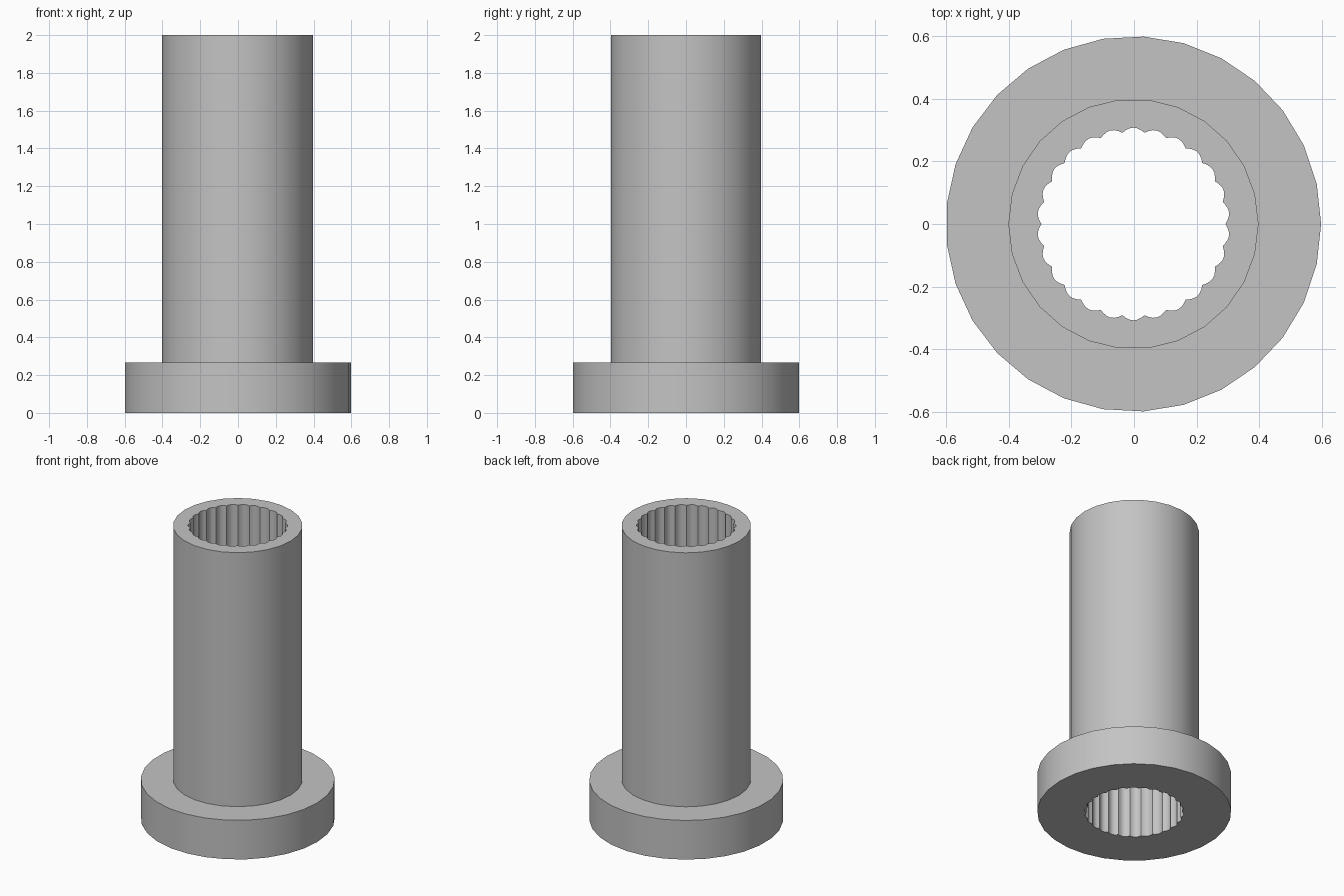
import bpy, bmesh, math

cube = bpy.data.objects.get("Cube")
if cube:
    bpy.data.objects.remove(cube, do_unlink=True)

FLANGE_TOP, HEIGHT = 0.267, 2.0
TEETH, STEPS = 26, 6
CX = -0.0018  # centres the odd-sided flange

grey = bpy.data.materials.new("plain grey")
grey.use_nodes = True
colour = (0.55, 0.55, 0.55, 1)
grey.diffuse_color = colour
grey.node_tree.nodes["Principled BSDF"].inputs["Base Color"].default_value = colour

bm = bmesh.new()


def circle(radius, sides):
    """Regular polygon outline with a corner on +x."""
    return [(CX + radius * math.cos(math.tau * i / sides),
             radius * math.sin(math.tau * i / sides)) for i in range(sides)]


def fluted():
    """Bore outline: round lobes meeting at inward cusps."""
    points = []
    for i in range(TEETH * STEPS):
        a = math.tau * i / (TEETH * STEPS)
        r = 0.294 + 0.014 * abs(math.sin(a * TEETH / 2))
        points.append((CX + r * math.cos(a), r * math.sin(a)))
    return points


def wall(outline, z0, z1):
    """Upright wall; returns its lower and upper edge loops."""
    low = [bm.verts.new((x, y, z0)) for x, y in outline]
    high = [bm.verts.new((x, y, z1)) for x, y in outline]
    n = len(outline)
    for i in range(n):
        j = (i + 1) % n
        bm.faces.new((low[i], low[j], high[j], high[i]))
    return [[bm.edges.get((ring[i], ring[(i + 1) % n])) for i in range(n)]
            for ring in (low, high)]


def cap(outer, inner, up):
    """Flat ring between two edge loops."""
    bmesh.ops.triangle_fill(bm, use_beauty=True, use_dissolve=False,
                            edges=outer + inner, normal=(0, 0, up))


# Flange, tube and fluted through-bore
flange_low, flange_high = wall(circle(0.6, 29), 0, FLANGE_TOP)
tube_low, tube_high = wall(circle(0.4, 26), FLANGE_TOP, HEIGHT)
bore_low, bore_high = wall(fluted(), 0, HEIGHT)

# Underside, flange shoulder and tube rim
cap(flange_low, bore_low, -1)
cap(flange_high, tube_low, 1)
cap(tube_high, bore_high, 1)
bmesh.ops.recalc_face_normals(bm, faces=bm.faces[:])

mesh = bpy.data.meshes.new("flanged_sleeve")
bm.to_mesh(mesh)
bm.free()
mesh.materials.append(grey)
sleeve = bpy.data.objects.new("flanged_sleeve", mesh)
bpy.context.collection.objects.link(sleeve)

# Smooth round walls with crisp rims and flute ridges
bpy.ops.object.select_all(action="DESELECT")
sleeve.select_set(True)
bpy.context.view_layer.objects.active = sleeve
bpy.ops.object.shade_smooth_by_angle(angle=math.radians(30))
